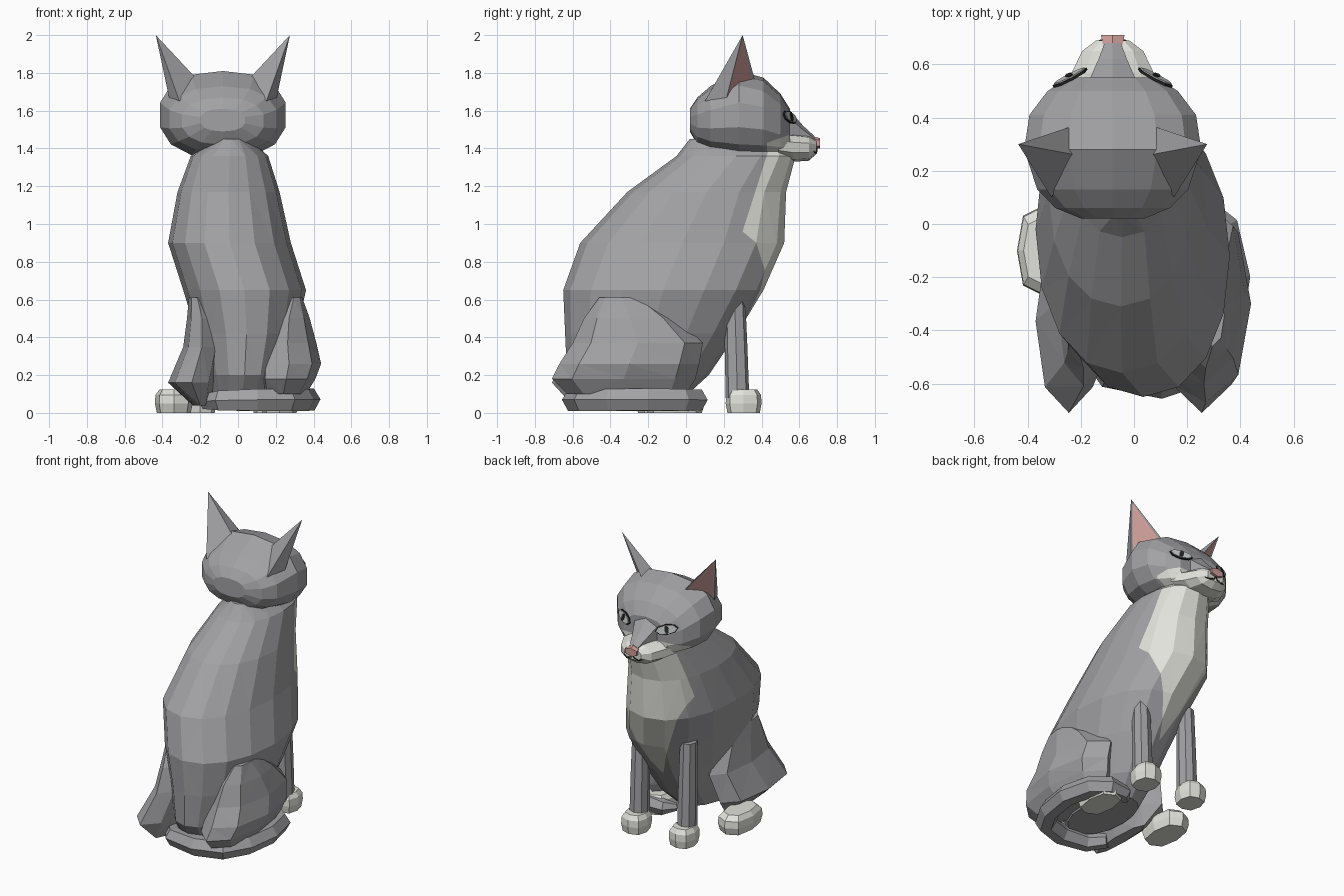
import bpy, bmesh, math
from mathutils import Vector, Euler

if "Cube" in bpy.data.objects:
    bpy.data.objects.remove(bpy.data.objects["Cube"])


def material(name, r, g, b):
    m = bpy.data.materials.new(name)
    m.use_nodes = True
    m.diffuse_color = (r, g, b, 1)
    m.node_tree.nodes["Principled BSDF"].inputs["Base Color"].default_value = (r, g, b, 1)
    return m


GREY = material("grey fur", 0.36, 0.36, 0.375)
WHITE = material("white fur", 0.76, 0.76, 0.71)
PINK = material("pink skin", 0.62, 0.34, 0.32)
BLACK = material("black", 0.02, 0.02, 0.02)
EYE = material("eye grey", 0.5, 0.53, 0.52)
MID = -0.08  # head centre line


def finish(name, bm, mats):
    bmesh.ops.recalc_face_normals(bm, faces=bm.faces)
    mesh = bpy.data.meshes.new(name)
    bm.to_mesh(mesh)
    bm.free()
    for m in mats:
        mesh.materials.append(m)
    ob = bpy.data.objects.new(name, mesh)
    bpy.context.collection.objects.link(ob)
    return ob


def loft(name, rings, mats, axis="z", sides=10, power=0.85, patch=(), split=False):
    """Skin rings of (position, x0, x1, b0, b1); b is y for axis z and z for axis y.
    Patch planes (point, normal) cut out an area that takes the second material."""
    bm = bmesh.new()
    loops = []
    for t, x0, x1, b0, b1 in rings:
        loop = []
        for i in range(sides):
            a = math.tau * i / sides
            s, c = math.sin(a), math.cos(a)
            x = (x0 + x1) / 2 + (x1 - x0) / 2 * math.copysign(abs(s) ** power, s)
            b = (b0 + b1) / 2 + (b1 - b0) / 2 * math.copysign(abs(c) ** power, c)
            loop.append(bm.verts.new((x, b, t) if axis == "z" else (x, t, b)))
        loops.append(loop)
    for low, high in zip(loops, loops[1:]):
        for i in range(sides):
            j = (i + 1) % sides
            bm.faces.new((low[i], low[j], high[j], high[i]))
    bm.faces.new(loops[0])
    bm.faces.new(loops[-1])
    if split:
        bmesh.ops.triangulate(bm, faces=bm.faces)
    planes = [(Vector(co), Vector(no)) for co, no in patch]
    for co, no in planes:
        bmesh.ops.bisect_plane(bm, geom=bm.verts[:] + bm.edges[:] + bm.faces[:],
                               plane_co=co, plane_no=no)
    if planes:
        for f in bm.faces:
            c = f.calc_center_median()
            f.material_index = int(all((c - co).dot(no) > 0 for co, no in planes))
    return finish(name, bm, mats)


def centred(rows):
    """Rings about the head's centre line, given half widths."""
    return [(t, MID - w, MID + w, b0, b1) for t, w, b0, b1 in rows]


def tube(name, points, radii, mat):
    data = bpy.data.curves.new(name + "_path", "CURVE")
    data.dimensions = "3D"
    data.bevel_depth = 1
    data.bevel_resolution = 1
    data.use_fill_caps = True
    spline = data.splines.new("POLY")
    spline.use_smooth = False
    spline.points.add(len(points) - 1)
    for p, co, r in zip(spline.points, points, radii):
        p.co = (*co, 1)
        p.radius = r
    path = bpy.data.objects.new(name + "_path", data)
    bpy.context.collection.objects.link(path)
    mesh = bpy.data.meshes.new_from_object(path.evaluated_get(bpy.context.evaluated_depsgraph_get()))
    bpy.data.objects.remove(path)
    mesh.materials.clear()
    mesh.materials.append(mat)
    for poly in mesh.polygons:
        poly.use_smooth = False
    ob = bpy.data.objects.new(name, mesh)
    bpy.context.collection.objects.link(ob)


# Torso with a white bib narrowing to a point down the chest
loft("torso", [
    (0.09, -0.14, 0.18, -0.55, 0.0), (0.20, -0.17, 0.24, -0.63, 0.12),
    (0.42, -0.22, 0.31, -0.64, 0.27), (0.65, -0.29, 0.36, -0.65, 0.41),
    (0.90, -0.37, 0.28, -0.56, 0.52), (1.17, -0.32, 0.22, -0.31, 0.53),
    (1.36, -0.25, 0.16, -0.05, 0.58), (1.45, -0.13, 0.06, 0.02, 0.52),
], [GREY, WHITE], sides=16, power=0.93, split=True, patch=[
    ((0, 0.36, 1.15), (0, 1, -0.32)),
    ((0, 0, 0.40), (1, 0, 0.46)), ((0, 0, 0.40), (-1, 0, 0.38))])

# Haunches
loft("left_haunch", [
    (0.10, 0.12, 0.36, -0.63, 0.0), (0.18, 0.10, 0.41, -0.71, 0.05),
    (0.26, 0.10, 0.44, -0.67, 0.07), (0.37, 0.11, 0.415, -0.60, 0.09),
    (0.50, 0.16, 0.38, -0.54, -0.05), (0.61, 0.25, 0.34, -0.46, -0.22),
], [GREY], sides=8, power=0.95, split=True)
loft("right_haunch", [
    (0.04, -0.24, -0.16, -0.60, -0.14), (0.16, -0.37, -0.12, -0.71, -0.02),
    (0.35, -0.29, -0.09, -0.61, 0.02), (0.50, -0.27, -0.11, -0.54, -0.08),
    (0.61, -0.26, -0.17, -0.46, -0.22),
], [GREY], sides=8, power=0.95, split=True)


# Paws and front legs
def paw(name, x, y, w, d):
    rows = [(0, 0.9), (0.05, 1), (0.095, 0.97), (0.125, 0.75)]
    loft(name, [(z, x - w * k, x + w * k, y - d * k, y + d * k) for z, k in rows],
         [WHITE], sides=8, power=0.75)


for side, x in (("left", 0.16), ("right", -0.2)):
    paw(side + "_front_paw", x, 0.305, 0.085, 0.095)
    loft(side + "_front_leg", [
        (0.08, x - 0.06, x + 0.06, 0.21, 0.335),
        (0.35, x - 0.057, x + 0.057, 0.205, 0.325),
        (0.68, x - 0.05, x + 0.05, 0.20, 0.31),
    ], [GREY], sides=8)
paw("left_hind_paw", 0.22, -0.06, 0.10, 0.16)
paw("right_hind_paw", -0.34, -0.10, 0.10, 0.17)

# Tail curled round the left side
tube("tail", [
    (-0.17, -0.46, 0.06), (-0.09, -0.56, 0.065), (0.1, -0.59, 0.068), (0.26, -0.54, 0.068),
    (0.34, -0.4, 0.068), (0.37, -0.2, 0.07), (0.33, -0.02, 0.068), (0.24, 0.055, 0.068),
    (0.13, 0.055, 0.065), (0.07, 0.0, 0.06)],
    [0.045, 0.06, 0.067, 0.067, 0.067, 0.067, 0.067, 0.063, 0.05, 0.025], GREY)

# Head, muzzle, nose bridge and nose
loft("head", centred([
    (0.02, 0.12, 1.49, 1.61), (0.06, 0.22, 1.42, 1.67), (0.13, 0.29, 1.38, 1.73),
    (0.28, 0.34, 1.345, 1.81), (0.41, 0.32, 1.345, 1.775), (0.50, 0.25, 1.35, 1.69),
    (0.55, 0.17, 1.37, 1.61)]), [GREY, WHITE], axis="y", sides=14, power=0.85,
    patch=[((0, 0.43, 1.4), (0, 1, 0)), ((0, 0.5, 1.455), (0, 0.35, -1))])
loft("muzzle", centred([
    (0.49, 0.20, 1.35, 1.475), (0.57, 0.16, 1.33, 1.48),
    (0.65, 0.12, 1.335, 1.47), (0.69, 0.065, 1.37, 1.445)]),
    [WHITE], axis="y", sides=10)
loft("nose_bridge", centred([
    (0.48, 0.14, 1.42, 1.69), (0.55, 0.095, 1.42, 1.60),
    (0.62, 0.06, 1.42, 1.52), (0.68, 0.035, 1.41, 1.465)]),
    [GREY], axis="y", sides=6)
loft("nose", centred([(0.665, 0.04, 1.40, 1.465), (0.71, 0.05, 1.40, 1.455)]),
     [PINK], axis="y", sides=6)


# Ears with an inset pink lining
def ear(name, s):
    bm = bmesh.new()
    pts = [(0.355, 0.3, 2.0), (0.16, 0.365, 1.76), (0.14, 0.26, 1.77),
           (0.23, 0.1, 1.65), (0.285, 0.215, 1.67)]
    tip, *base = [bm.verts.new((MID + s * x, y, z)) for x, y, z in pts]
    sides = [bm.faces.new((tip, base[i], base[(i + 1) % 4])) for i in range(4)]
    bm.faces.new(base)
    bmesh.ops.recalc_face_normals(bm, faces=bm.faces)
    lining = sides[3]
    bmesh.ops.inset_individual(bm, faces=[lining], thickness=0.022, depth=-0.005)
    lining.material_index = 1
    finish(name, bm, [GREY, PINK])


# Eyes: layered almond plates
def plate(name, centre, turn, w, h, mat):
    bm = bmesh.new()
    bmesh.ops.create_cone(bm, cap_ends=True, segments=8, radius1=1, radius2=1, depth=1)
    for v in bm.verts:
        v.co = Vector((v.co.x * w, v.co.z * 0.009, v.co.y * h))
        v.co.rotate(turn)
        v.co += centre
    finish(name, bm, [mat])


for side, s in (("left", 1), ("right", -1)):
    ear(side + "_ear", s)
    turn = Euler((math.radians(14), math.radians(-12 * s), math.radians(-28 * s)))
    out = Vector((0, 1, 0))
    out.rotate(turn)
    at = Vector((MID + s * 0.16, 0.55, 1.565))
    plate(side + "_eye_rim", at, turn, 0.074, 0.034, BLACK)
    plate(side + "_eye", at + out * 0.005, turn, 0.067, 0.028, EYE)
    plate(side + "_pupil", at + out * 0.009, turn, 0.014, 0.027, BLACK)
    tube(side + "_mouth_line", [
        (MID, 0.695, 1.41), (MID + s * 0.012, 0.692, 1.385),
        (MID + s * 0.045, 0.69, 1.375), (MID + s * 0.085, 0.668, 1.39)],
        [0.004] * 4, BLACK)
